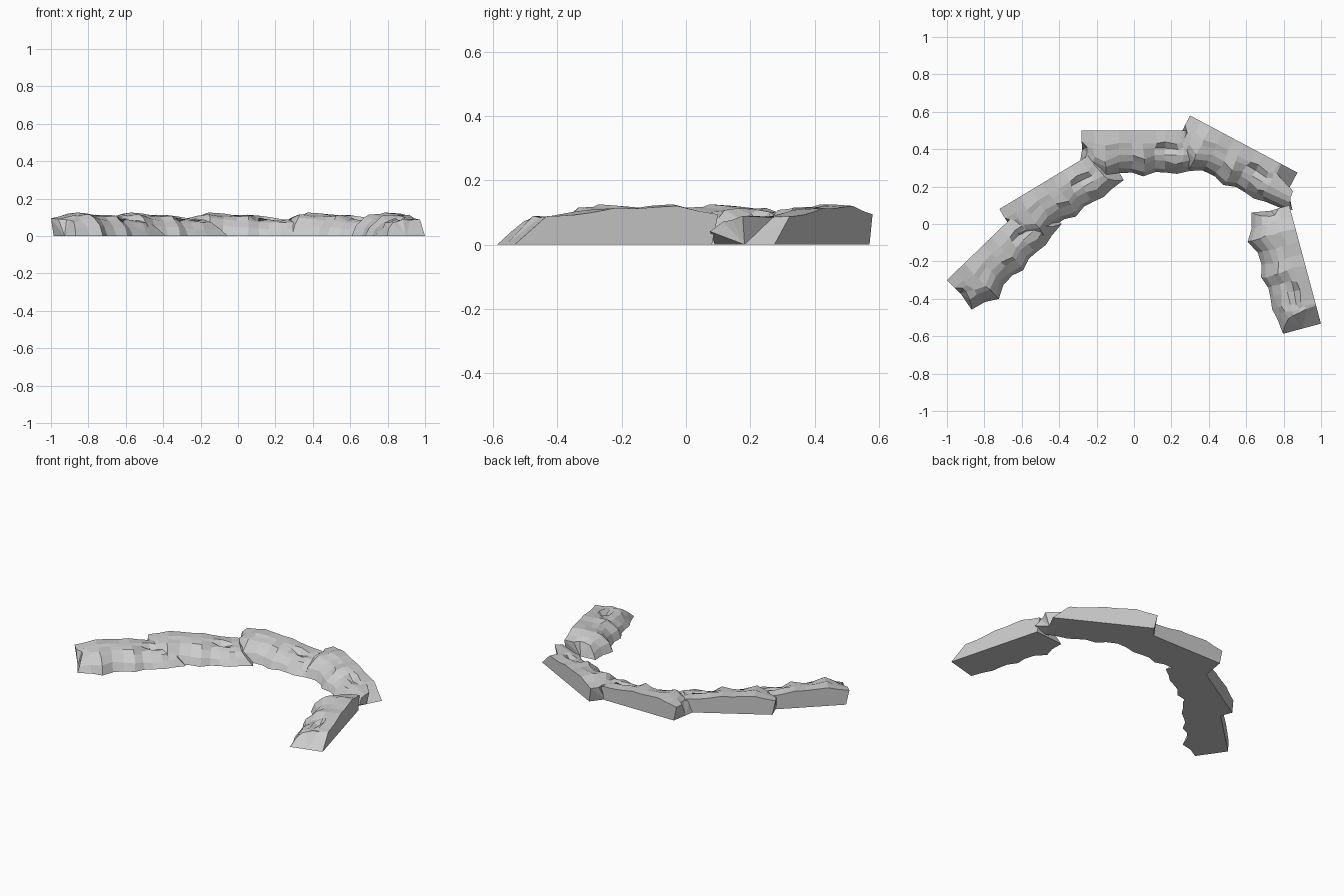
import bpy, bmesh, random
from math import cos, sin, radians

if "Cube" in bpy.data.objects:
    bpy.data.objects.remove(bpy.data.objects["Cube"])

# stations along the wall: distance, ridge height, foot width of the rocky front
STATIONS = [(0.00, .097, .205), (.065, .108, .225), (.13, .124, .265),
            (.20, .120, .228), (.27, .115, .225), (.33, .117, .245),
            (.395, .104, .222), (.45, .096, .225), (.51, .092, .232),
            (.57, .092, .218), (.65, .089, .21)]
# cross-section from back foot to front foot: fraction of width, fraction of height
PROFILE = [(0, 0), (0, .97), (.3, 1.0), (.44, .95), (.6, .9),
           (.75, .76), (.89, .42), (1, 0)]
START = [.02, 0, 0, .03, .03, .015, 0, -.015]       # ragged start end
END = [0, -.10, -.095, -.085, -.08, -.07, -.04, 0]  # sloping far end


def rock_wall(name, x, y, angle, length=.65, bulge=0.0):
    rnd = random.Random(4)
    c, s = cos(radians(angle)), sin(radians(angle))
    bm = bmesh.new()
    rows = []
    last = len(STATIONS) - 1
    for i, (u, h, w) in enumerate(STATIONS):
        row = []
        for j, (fv, fz) in enumerate(PROFILE):
            a, v, z = u, fv * w, fz * h
            if i == 0:
                a += START[j]
            elif i == last:
                a += END[j] + (bulge if 2 < j < 7 else 0)
            elif i == last - 1 and 0 < j < 7:
                a -= .03
            if 1 < j < 7:                       # chipped rock surface
                if 0 < i < last:
                    a += rnd.uniform(-.008, .008)
                v += rnd.uniform(-.008, .008)
                z += rnd.uniform(-.008, .006)
            if (i, j) in ((7, 3), (6, 4)):      # chipped notch
                z -= .02
            a *= length / .65
            row.append(bm.verts.new((x + a * c + v * s, y + a * s - v * c, z)))
        rows.append(row)
    n = len(PROFILE)
    for i in range(last):
        p, q = rows[i], rows[i + 1]
        for j in range(n - 1):
            bm.faces.new((p[j], q[j], q[j + 1], p[j + 1]))
        bm.faces.new((p[-1], q[-1], q[0], p[0]))     # flat underside
    # end faces: strips between the section and the straight foot line
    for row in (rows[0], rows[-1]):
        mid = bm.verts.new((row[0].co + row[-1].co) / 2)
        for j in range(n - 1):
            bm.faces.new((mid, row[j], row[j + 1]))
    bmesh.ops.recalc_face_normals(bm, faces=bm.faces)
    me = bpy.data.meshes.new(name)
    bm.to_mesh(me)
    bm.free()
    ob = bpy.data.objects.new(name, me)
    bpy.context.collection.objects.link(ob)


# five overlapping rock walls forming an arc
rock_wall("rock_wall_far_left", -1.0, -.30, 44)
rock_wall("rock_wall_left", -.72, .08, 31)
rock_wall("rock_wall_middle", -.28, .50, 0)
rock_wall("rock_wall_right", .30, .58, -28, .65, .11)
rock_wall("rock_wall_far_right", .83, .10, -75, .655)
